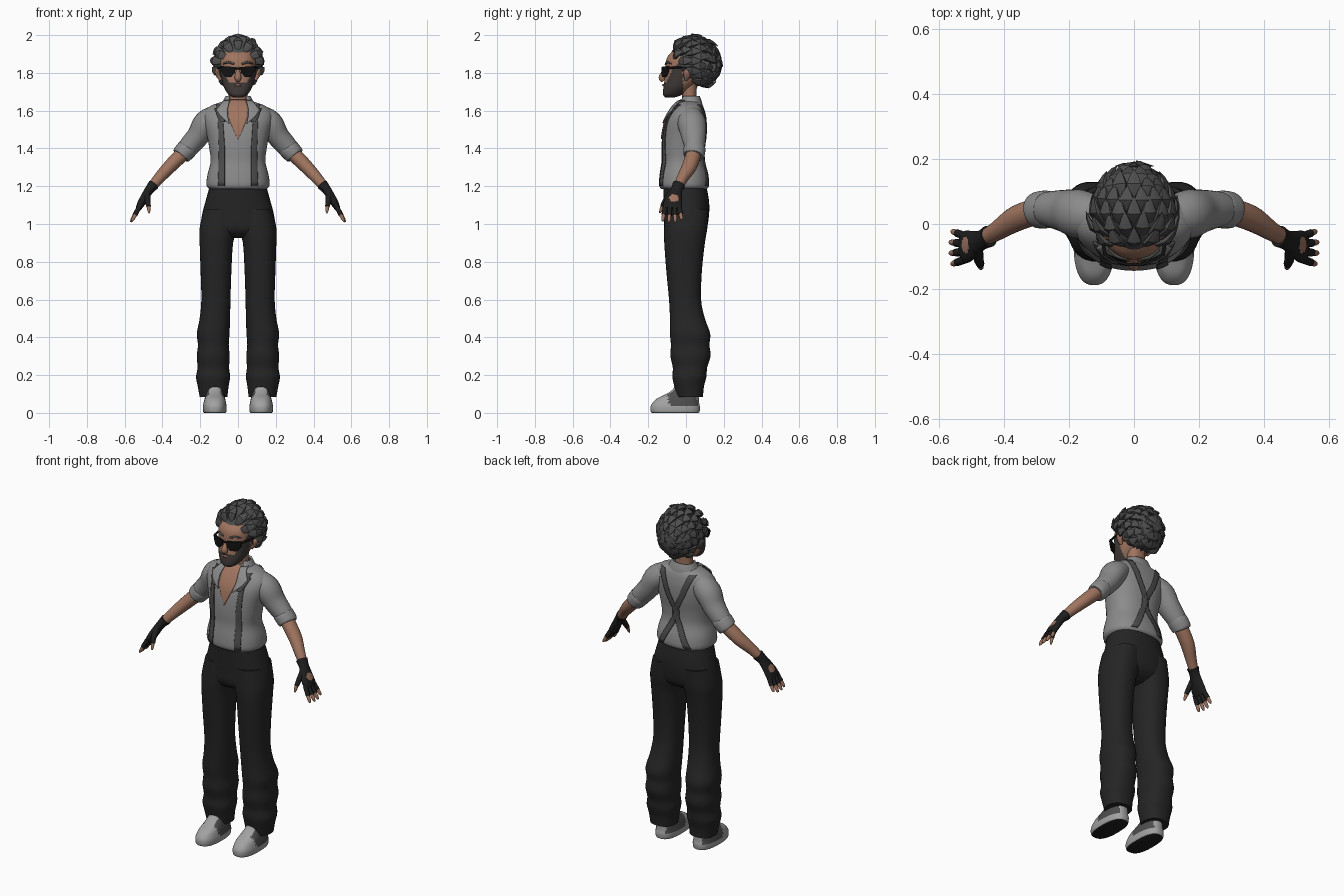
import bpy, bmesh, math, random
from mathutils import Vector as V
from mathutils.bvhtree import BVHTree

if "Cube" in bpy.data.objects:
    bpy.data.objects.remove(bpy.data.objects["Cube"])

random.seed(4)


def material(name, r, g=None, b=None):
    m = bpy.data.materials.new(name)
    m.diffuse_color = (r, r if g is None else g, r if b is None else b, 1)
    m.use_nodes = True
    m.node_tree.nodes["Principled BSDF"].inputs["Base Color"].default_value = m.diffuse_color
    return m


SKIN = material("skin", .35, .175, .115)
HAIR = material("hair grey", .075)
BEARD = material("beard grey", .05, .043, .04)
SHIRT = material("shirt grey", .26)
STRAP = material("strap dark grey", .075)
CLOTH = material("trouser black", .018)
GLOVE = material("glove black", .013)
SHOE = material("shoe light grey", .36)
LENS = material("lens black", .006)


def finish(name, bm, mats, rule=None, mirror=False, angle=45, solid=0):
    bmesh.ops.recalc_face_normals(bm, faces=bm.faces)
    if rule:
        for f in bm.faces:
            f.material_index = rule(f.calc_center_median(), f.normal)
    me = bpy.data.meshes.new(name)
    bm.to_mesh(me)
    bm.free()
    ob = bpy.data.objects.new(name, me)
    bpy.context.collection.objects.link(ob)
    for m in mats:
        me.materials.append(m)
    bpy.ops.object.select_all(action='DESELECT')
    ob.select_set(True)
    bpy.context.view_layer.objects.active = ob
    bpy.ops.object.shade_smooth_by_angle(angle=math.radians(angle))
    if solid:
        s = ob.modifiers.new("Thickness", 'SOLIDIFY')
        s.thickness, s.offset = solid, 0
    if mirror:
        ob.modifiers.new("Mirror", 'MIRROR').use_mirror_merge = False
    return ob


def spline(rows, k):
    """Catmull-Rom interpolation of rows of numbers."""
    out = []
    for i in range(len(rows) - 1):
        a, b, c, d = (rows[max(0, min(len(rows) - 1, i + j))] for j in (-1, 0, 1, 2))
        for s in range(k):
            t = s / k
            out.append([q + .5 * t * (r - p + t * (2*p - 5*q + 4*r - u + t * (3*(q - r) + u - p)))
                        for p, q, r, u in zip(a, b, c, d)])
    return out + [list(rows[-1])]


def skin_rings(bm, rings, caps=True):
    vs = [[bm.verts.new(p) for p in ring] for ring in rings]
    n = len(vs[0])
    for a, b in zip(vs, vs[1:]):
        for i in range(n):
            bm.faces.new((a[i], a[(i+1) % n], b[(i+1) % n], b[i]))
    if caps:
        bm.faces.new(vs[0])
        bm.faces.new(vs[-1])


def loft(rows, n=36, k=4, p=2.3, caps=True):
    """Stack of superellipses, rows are (z, x_min, x_max, y_min, y_max)."""
    bm, rings = bmesh.new(), []
    for z, x0, x1, y0, y1 in spline(rows, k):
        ring = []
        for i in range(n):
            c, s = math.cos(math.tau*i/n), math.sin(math.tau*i/n)
            ring.append(((x0+x1)/2 + (x1-x0)/2*math.copysign(abs(c)**(2/p), c),
                         (y0+y1)/2 + (y1-y0)/2*math.copysign(abs(s)**(2/p), s), z))
        rings.append(ring)
    skin_rings(bm, rings, caps)
    return bm


def sym(rows):
    return [(z, -r, r, a, b) for z, r, a, b in rows]


def tube(pts, bm=None, n=14, k=4, ref=(0, 1, 0)):
    """Tube along points (x, y, z, radius along ref, other radius)."""
    bm = bm or bmesh.new()
    rows = spline([p if len(p) == 5 else (*p, p[3]) for p in pts], k)
    rings = []
    for i, r in enumerate(rows):
        t = (V(rows[min(i+1, len(rows)-1)][:3]) - V(rows[max(i-1, 0)][:3])).normalized()
        w = (V(ref) - t * t.dot(V(ref))).normalized()
        u = t.cross(w)
        rings.append([V(r[:3]) + w*r[3]*math.cos(math.tau*j/n) + u*r[4]*math.sin(math.tau*j/n)
                      for j in range(n)])
    skin_rings(bm, rings)
    return bm


def decal(name, tree, rows, mat, front=True, lift=.003, cols=5, mirror=True):
    """Thin plate laid on a surface, rows are (z, x_min, x_max)."""
    bm, grid, d = bmesh.new(), [], 1 if front else -1
    for a, b in zip(rows, rows[1:]):
        for s in range(9):
            z, x0, x1 = (p + (q-p)*s/8 for p, q in zip(a, b))
            line = []
            for c in range(cols + 1):
                hit, nrm, *_ = tree.ray_cast(V((x0+(x1-x0)*c/cols, -d, z)), V((0, d, 0)))
                line.append(bm.verts.new(hit + V((0, -d, .3))*lift) if hit else None)
            grid.append(line)
    for a, b in zip(grid, grid[1:]):
        for i in range(cols):
            q = (a[i], a[i+1], b[i+1], b[i])
            if all(q):
                bm.faces.new(q)
    bmesh.ops.remove_doubles(bm, verts=bm.verts, dist=1e-5)
    finish(name, bm, [mat], mirror=mirror, solid=.006)


# Shirt body, chest opening, lapels and collar
bm = loft(sym([(1.185, .15, -.13, .11), (1.205, .167, -.143, .122), (1.26, .162, -.14, .115),
               (1.33, .145, -.13, .095), (1.40, .152, -.13, .095), (1.47, .165, -.125, .104),
               (1.54, .182, -.11, .106), (1.59, .18, -.085, .10), (1.625, .145, -.06, .09),
               (1.645, .09, -.04, .075), (1.66, .05, -.02, .06)]), n=48)
body = BVHTree.FromBMesh(bm)
finish("shirt_body", bm, [SHIRT])
decal("open_chest", body, [(1.655, -.04, .04), (1.61, -.055, .055), (1.56, -.05, .05),
                           (1.5, -.025, .025), (1.45, -.002, .002)], SKIN, cols=10, mirror=False)
decal("lapel", body, [(1.65, .045, .075), (1.60, .056, .115), (1.57, .056, .095), (1.53, .045, .05)],
      SHIRT, lift=.011)
decal("lapel_underside", body, [(1.61, .09, .125), (1.57, .07, .11), (1.54, .07, .09)], STRAP, lift=.006)
bm = loft(sym([(1.62, .095, -.045, .085), (1.65, .075, -.035, .078), (1.675, .062, -.02, .068)]), caps=False)
bmesh.ops.delete(bm, geom=[f for f in bm.faces if f.calc_center_median().y < 0
                           and abs(f.calc_center_median().x) < .045], context='FACES')
finish("collar", bm, [SHIRT], solid=.01)

# Suspenders
decal("front_suspender", body, [(1.2, .07, .105), (1.4, .07, .1), (1.55, .08, .105), (1.63, .09, .115)], STRAP)
decal("back_suspender", body, [(1.63, .08, .115), (1.5, .03, .062), (1.42, -.012, .022),
                               (1.36, -.01, .024), (1.2, .07, .105)], STRAP, front=False)

# Sleeves, rolled cuffs and forearms
finish("sleeve", tube([(.1, .02, 1.575, .06), (.165, .03, 1.535, .075, .07), (.21, .04, 1.468, .066, .06),
                       (.255, .045, 1.415, .056), (.295, .045, 1.37, .048)], n=24), [SHIRT], mirror=True)
finish("rolled_cuff", tube([(.262, .045, 1.41, .05), (.268, .045, 1.40, .058, .055),
                            (.298, .043, 1.367, .056, .052), (.304, .042, 1.36, .046)], n=24),
       [SHIRT], mirror=True)
finish("forearm", tube([(.28, .045, 1.385, .04), (.36, .018, 1.305, .04, .036), (.42, -.02, 1.24, .03),
                        (.47, -.05, 1.18, .023)], n=20), [SKIN], mirror=True)

# Fingerless gloves with an opening on the back of the hand
finish("glove", tube([(.447, -.038, 1.208, .034, .03), (.47, -.05, 1.18, .031, .024),
                      (.495, -.062, 1.14, .042, .022), (.515, -.07, 1.105, .05, .02),
                      (.528, -.073, 1.08, .046, .014)], n=32, k=8), [GLOVE, SKIN],
       lambda c, n: int(n.x > .3 and (c - V((.515, -.064, 1.135))).length < .024), mirror=True)
gloves, tips = bmesh.new(), bmesh.new()
for i in range(4):
    a = V((.52, -.037 - .024*i, 1.095))
    b = V((.568 - .006*(i in (0, 3)), -.022 - .034*i, 1.01 + .012*(i == 0) + .004*(i == 3)))
    m = a.lerp(b, .58)
    tube([(*a, .013), (*m, .0125)], gloves, 10)
    tube([(*a.lerp(b, .5), .0105), (*a.lerp(b, .85), .009), (*b, .004)], tips, 10)
tube([(.482, -.075, 1.165, .018), (.478, -.11, 1.12, .015), (.473, -.125, 1.092, .0125)], gloves, 10)
tube([(.474, -.122, 1.1, .01), (.472, -.132, 1.075, .009), (.47, -.138, 1.058, .004)], tips, 10)
finish("glove_fingers", gloves, [GLOVE], mirror=True)
finish("finger_tips", tips, [SKIN], mirror=True)

# Trousers
finish("trouser_hips", loft(sym([(1.2, .15, -.12, .108), (1.12, .172, -.118, .122), (1.05, .19, -.116, .122),
                                 (.98, .197, -.113, .11), (.945, .17, -.09, .08), (.925, .08, -.05, .04)])),
       [CLOTH])
finish("trouser_leg", loft([(1.08, .01, .18, -.112, .118), (.98, .004, .203, -.116, .113),
                            (.9, .026, .203, -.115, .1), (.75, .035, .198, -.104, .084),
                            (.6, .04, .194, -.09, .08), (.5, .042, .203, -.085, .1),
                            (.42, .045, .218, -.085, .128), (.36, .049, .212, -.08, .124),
                            (.3, .044, .218, -.082, .13), (.24, .047, .214, -.07, .112),
                            (.19, .042, .222, -.072, .108), (.14, .05, .213, -.062, .095),
                            (.085, .056, .203, -.05, .09)]), [CLOTH], mirror=True)


# Shoes: dark sole underside and dark side panels
def shoe_rule(c, n):
    if n.z < -.8:
        return 2
    return int(.035 < c.z < .125 and c.y > -.085 - (c.z - .04)*.3 and abs(c.x - .122) > .03 and c.y < .068)


finish("shoe", loft([(0, .066, .178, -.178, .066), (.006, .062, .184, -.186, .072), (.03, .06, .186, -.188, .074),
                     (.05, .063, .183, -.18, .07), (.075, .068, .177, -.155, .068), (.1, .075, .17, -.105, .066),
                     (.125, .08, .167, -.07, .068), (.16, .082, .165, -.05, .066)], n=48, p=2.5),
       [SHOE, STRAP, GLOVE], shoe_rule, mirror=True)


# Head with a beard, neck, ears, nose and lips
def beard_rule(c, n):
    return int(c.y < -.015 and c.z < 1.752 + max(0, abs(c.x) - .05)*2.3)


finish("neck", loft(sym([(1.6, .06, -.045, .07), (1.66, .05, -.02, .055), (1.76, .052, -.03, .06)])), [SKIN])
finish("head", loft(sym([(1.67, .025, -.11, -.06), (1.685, .05, -.121, -.02), (1.72, .073, -.12, .025),
                         (1.76, .086, -.114, .07), (1.8, .093, -.11, .095), (1.85, .097, -.108, .105),
                         (1.885, .093, -.098, .1), (1.915, .077, -.07, .09), (1.945, .04, -.03, .06)]),
                    n=64, k=8), [SKIN, BEARD], beard_rule)
finish("ear", tube([(.09, 0, 1.762, .008), (.102, .004, 1.78, .016, .01), (.11, .01, 1.805, .022, .012),
                    (.108, .014, 1.822, .008)], n=12), [SKIN], mirror=True)
finish("nose", tube([(0, -.1, 1.835, .008), (0, -.116, 1.805, .012), (0, -.127, 1.775, .018, .018),
                     (0, -.118, 1.758, .012)], n=16), [SKIN])
finish("lips", tube([(-.022, -.115, 1.734, .003), (0, -.12, 1.736, .007, .006), (.022, -.115, 1.734, .003)]), [SKIN])
finish("eyebrow", tube([(.02, -.108, 1.846, .005), (.05, -.1, 1.856, .006), (.078, -.078, 1.848, .003)]),
       [HAIR], mirror=True)

# Sunglasses: curved lenses, bridge and temples
bm = bmesh.new()
outline = [(.012, 1.83), (.05, 1.834), (.09, 1.836), (.087, 1.805), (.07, 1.78), (.036, 1.778), (.017, 1.8)]
skin_rings(bm, [[(x, d - .131 + 4*x*x, z) for x, z in outline] for d in (0, .01)])
finish("sunglass_lens", bm, [LENS], mirror=True, angle=30)
finish("sunglass_bridge", tube([(-.016, -.125, 1.823, .005), (.016, -.125, 1.823, .005)], ref=(0, 0, 1)), [LENS])
finish("sunglass_temple", tube([(.088, -.098, 1.826, .006), (.099, -.04, 1.828, .005),
                                (.104, .015, 1.826, .005)], ref=(0, 0, 1)), [LENS], mirror=True)

# Hair: cap cut along the hairline, covered in swept-back locks
C, R = V((0, .032, 1.85)), V((.107, .122, .122))
bm = bmesh.new()
bmesh.ops.create_uvsphere(bm, u_segments=40, v_segments=28, radius=1)
for v in bm.verts:
    v.co = C + v.co * R
bmesh.ops.delete(bm, geom=[f for f in bm.faces if f.calc_center_median().z
                           + .95*f.calc_center_median().y < 1.795], context='FACES')
finish("hair_cap", bm, [HAIR], solid=.006)
bm = bmesh.new()
for row in range(8):
    th = math.radians(42 + row*18)
    count = max(5, round(17*math.sin(th)))
    for j in range(count):
        ph = math.tau*(j + .5*(row % 2))/count + math.pi/2
        nrm = V((math.sin(th)*math.cos(ph), -math.cos(th), math.sin(th)*math.sin(ph)))
        root = C + nrm * R
        if root.z + .95*root.y < 1.80:
            continue
        flow = V((math.cos(th)*math.cos(ph), math.sin(th), math.cos(th)*math.sin(ph) - .45*(row > 3)))
        flow = (flow - nrm*flow.dot(nrm)).normalized()
        tip = root + flow*random.uniform(.07, .09) + nrm*random.uniform(.0, .018)
        mid = root.lerp(tip, .4) + nrm*.016
        base = root - flow*.01 - nrm*.005
        tube([(*base, .008, .012), (*mid, .012, .026), (*tip, .001, .001)], bm, n=6, k=2, ref=nrm)
finish("hair_locks", bm, [HAIR], angle=35)
